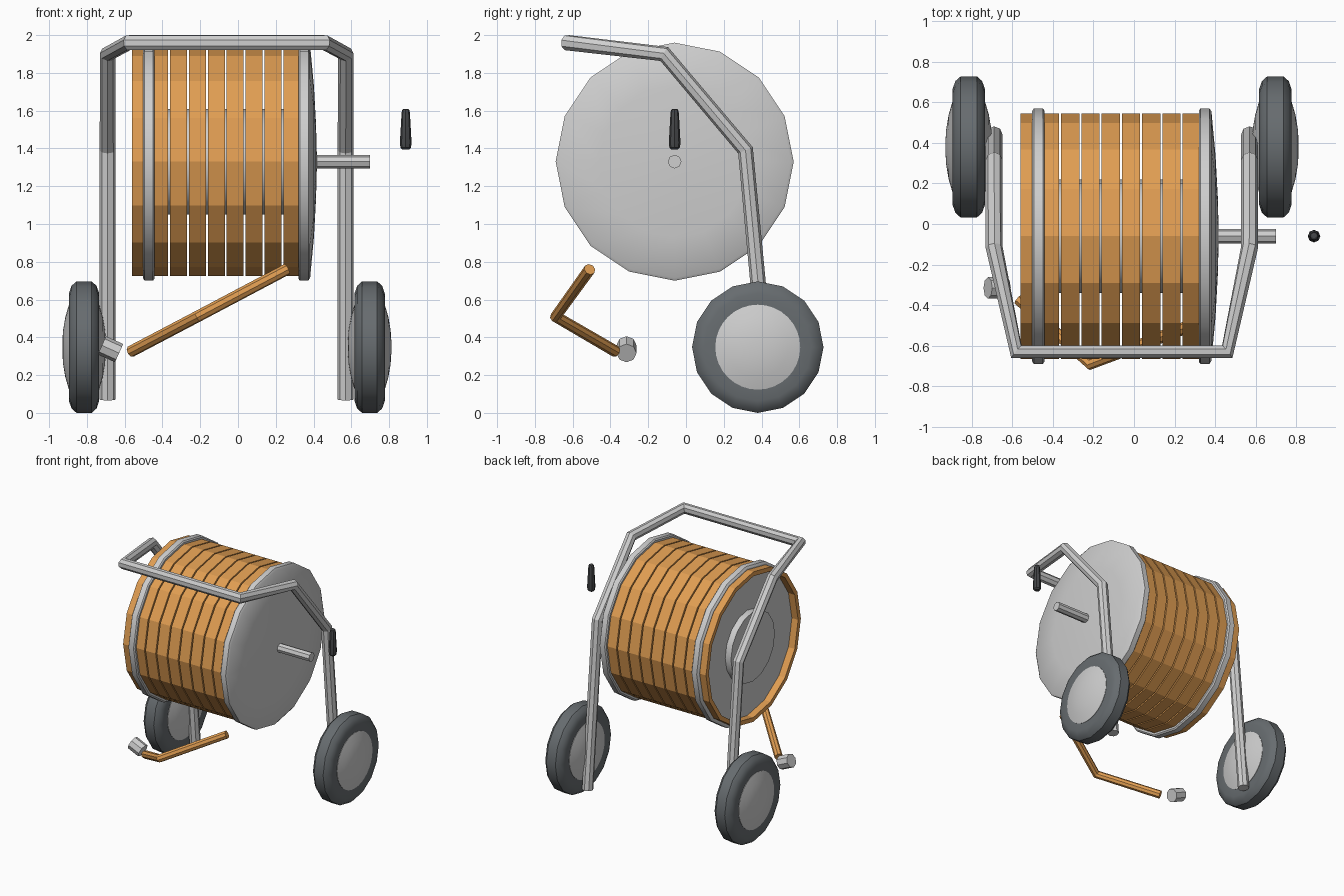
import bpy, bmesh, math
from mathutils import Matrix, Vector

cube = bpy.data.objects.get("Cube")
if cube:
    bpy.data.objects.remove(cube, do_unlink=True)


def material(name, rgb):
    m = bpy.data.materials.new(name)
    m.use_nodes = True
    m.diffuse_color = (*rgb, 1)
    m.node_tree.nodes["Principled BSDF"].inputs["Base Color"].default_value = (*rgb, 1)
    return m


METAL = material("light_grey_metal", (0.62, 0.62, 0.62))
HOSE = material("orange_hose", (0.75, 0.34, 0.085))
RUBBER = material("dark_grey_rubber", (0.135, 0.15, 0.16))
GRIP = material("charcoal_grip", (0.06, 0.063, 0.067))


def activate(ob):
    bpy.ops.object.select_all(action='DESELECT')
    ob.select_set(True)
    bpy.context.view_layer.objects.active = ob


def lathe(name, profile, mat, centre, axis=(1, 0, 0), sides=16, smooth=False, closed=False):
    """Revolve (distance, radius) points about an axis through centre."""
    bm = bmesh.new()
    rings = []
    for d, r in profile:
        angles = [2 * math.pi * i / sides for i in range(sides)]
        rings.append([bm.verts.new((r * math.cos(a), r * math.sin(a), d)) for a in angles])
    pairs = list(zip(rings, rings[1:]))
    if closed:
        pairs.append((rings[-1], rings[0]))
    else:
        bm.faces.new(rings[0])
        bm.faces.new(rings[-1])
    for a, b in pairs:
        for i in range(sides):
            j = (i + 1) % sides
            bm.faces.new((a[i], a[j], b[j], b[i]))
    bmesh.ops.recalc_face_normals(bm, faces=bm.faces)
    turn = Vector((0, 0, 1)).rotation_difference(Vector(axis)).to_matrix().to_4x4()
    bm.transform(Matrix.Translation(centre) @ turn)
    me = bpy.data.meshes.new(name)
    bm.to_mesh(me)
    bm.free()
    me.materials.append(mat)
    ob = bpy.data.objects.new(name, me)
    bpy.context.collection.objects.link(ob)
    if smooth:
        activate(ob)
        bpy.ops.object.shade_smooth_by_angle(angle=math.radians(32))
    return ob


def tube(name, points, radius, mat):
    """Eight-sided pipe along straight segments."""
    cu = bpy.data.curves.new(name, 'CURVE')
    cu.dimensions = '3D'
    cu.bevel_depth = radius
    cu.bevel_resolution = 2
    cu.use_fill_caps = True
    sp = cu.splines.new('POLY')
    sp.points.add(len(points) - 1)
    for p, co in zip(sp.points, points):
        p.co = (*co, 1)
    sp.use_smooth = False
    cu.materials.append(mat)
    ob = bpy.data.objects.new(name, cu)
    bpy.context.collection.objects.link(ob)
    activate(ob)
    bpy.ops.object.convert(target='MESH')
    return ob


# Bent push frame, symmetric about its own middle
MID = -0.06
half = [(0.63, 0.44, 0.07), (0.63, 0.315, 1.39), (0.63, -0.115, 1.9), (0.52, -0.63, 1.96)]
path = [(MID + x, y, z) for x, y, z in half]
path += [(MID - x, y, z) for x, y, z in reversed(half)]
tube("push_frame", path, 0.042, METAL)

# Wheels: rubber tyre with a domed hub showing on both faces
tyre = [(-0.076, 0.2), (-0.08, 0.285), (-0.066, 0.325), (-0.04, 0.348)]
tyre += [(-d, r) for d, r in reversed(tyre)]
dome = [(-0.115, 0.03), (-0.111, 0.09), (-0.099, 0.16), (-0.08, 0.225)]
dome += [(-d, r) for d, r in reversed(dome)]
for side, x in (("left", 0.697), ("right", -0.815)):
    at = (x, 0.38, 0.348)
    lathe(side + "_tyre", tyre, RUBBER, at, smooth=True, closed=True)
    lathe(side + "_hub", dome, METAL, at, sides=32, smooth=True)

# Reel: core, two flanges and axle
REEL = Vector((0, -0.06, 1.33))
lathe("reel_core", [(-0.555, 0.28), (0.34, 0.28)], METAL, REEL, sides=16, smooth=True)
rim = [(0.32, 0.62), (0.328, 0.63), (0.372, 0.63), (0.382, 0.615)]
lathe("left_flange", rim + [(0.402, 0.4), (0.413, 0.2), (0.417, 0.05)], METAL, REEL, smooth=True)
lathe("right_flange", [(-0.122 - d, r) for d, r in rim], METAL, REEL, smooth=True)
lathe("axle", [(0.38, 0.036), (0.7, 0.036)], METAL, REEL, sides=8)

# Hose turns, one open band per turn
for i in range(9):
    x = -0.56 + 0.1 * i
    w = 0.09
    band = [(x, 0.57), (x, 0.605), (x + w, 0.605), (x + w, 0.57)]
    lathe(f"hose_turn_{i + 1}", band, HOSE, REEL, closed=True)

# Loose hose end and its nozzle
tube("hose_end", [(0.258, -0.51, 0.76), (-0.215, -0.69, 0.51), (-0.567, -0.372, 0.325)], 0.031, HOSE)
lathe("nozzle", [(-0.05, 0.053), (0.05, 0.053)], METAL, (-0.675, -0.315, 0.337),
      axis=(0.91, 0, -0.41), sides=8)

# Crank grip
grip = [(1.395, 0.018), (1.405, 0.028), (1.43, 0.031), (1.59, 0.022), (1.605, 0.018), (1.61, 0.01)]
lathe("crank_grip", grip, GRIP, (0.888, -0.06, 0), axis=(0, 0, 1), sides=8, smooth=True)
